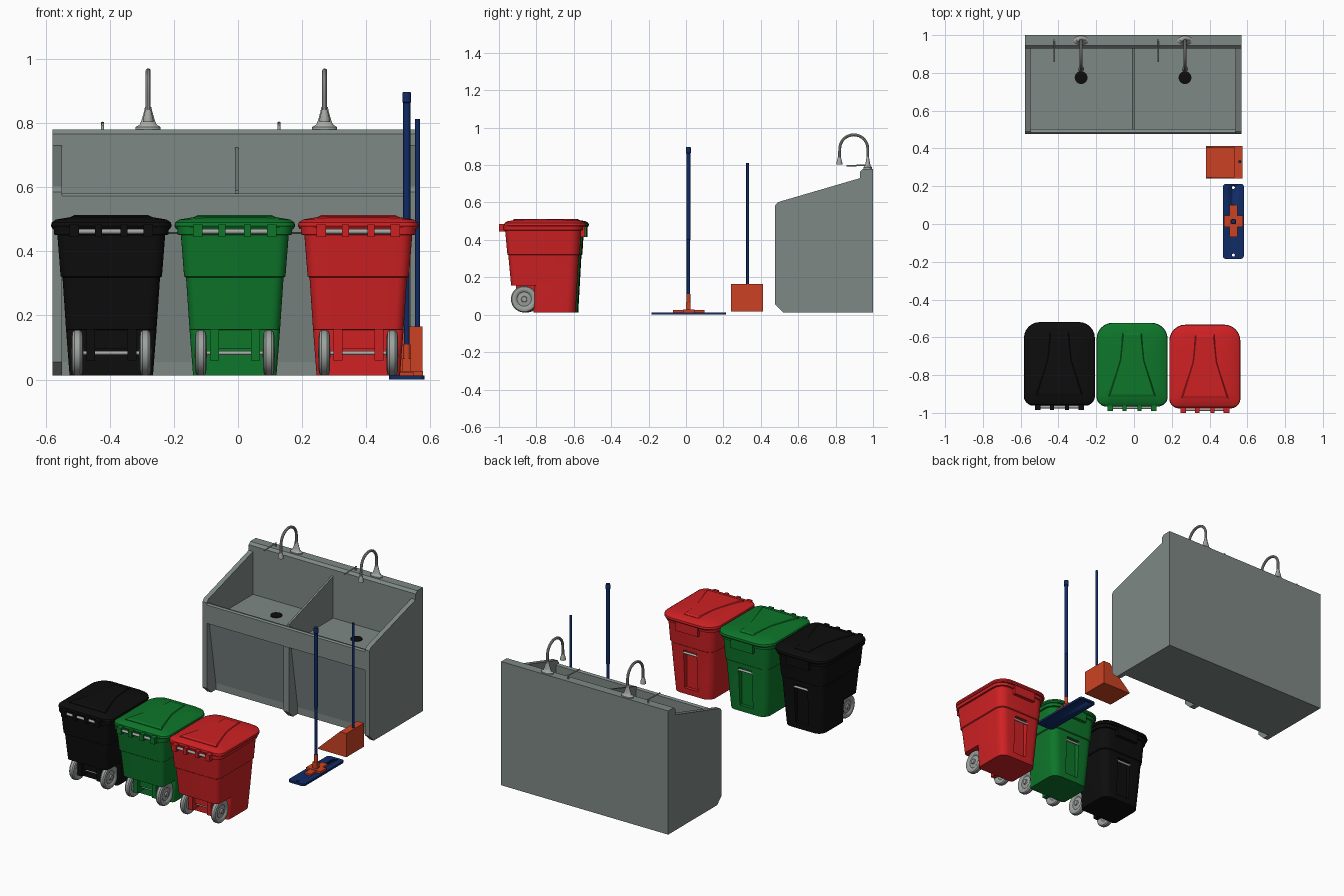
import bpy, bmesh
from math import sin, cos, pi, radians
from mathutils import Matrix, Vector

if "Cube" in bpy.data.objects:
    bpy.data.objects.remove(bpy.data.objects["Cube"])


def material(name, r, g, b):
    m = bpy.data.materials.new(name)
    m.diffuse_color = (r, g, b, 1)
    m.use_nodes = True
    m.node_tree.nodes["Principled BSDF"].inputs["Base Color"].default_value = m.diffuse_color
    return m


RED = material("red plastic", 0.62, 0.015, 0.017)
GREEN = material("green plastic", 0.004, 0.18, 0.023)
BLACK = material("black plastic", 0.004, 0.004, 0.004)
ORANGE = material("orange plastic", 0.6, 0.055, 0.017)
BLUE = material("blue plastic", 0.005, 0.024, 0.13)
SINK = material("sink grey", 0.21, 0.25, 0.24)
METAL = material("light metal", 0.38, 0.40, 0.38)
TYRE = material("wheel grey", 0.33, 0.36, 0.34)


def rings_mesh(name, rings, mat, M=Matrix(), smooth=True):
    """Skin a stack of equal-length rings and cap both ends."""
    bm = bmesh.new()
    vs = [[bm.verts.new(M @ Vector(p)) for p in ring] for ring in rings]
    n = len(rings[0])
    for a, b in zip(vs, vs[1:]):
        for i in range(n):
            j = (i + 1) % n
            bm.faces.new((a[i], a[j], b[j], b[i]))
    bm.faces.new(vs[0][::-1])
    bm.faces.new(vs[-1])
    bmesh.ops.recalc_face_normals(bm, faces=bm.faces)
    me = bpy.data.meshes.new(name)
    bm.to_mesh(me)
    bm.free()
    me.materials.append(mat)
    ob = bpy.data.objects.new(name, me)
    bpy.context.collection.objects.link(ob)
    if smooth:
        activate(ob)
        bpy.ops.object.shade_smooth_by_angle(angle=radians(35))
    return ob


def activate(ob):
    bpy.ops.object.select_all(action='DESELECT')
    ob.select_set(True)
    bpy.context.view_layer.objects.active = ob


def box(name, x0, x1, y0, y1, z0, z1, mat):
    rings = [[(x0, y0, z), (x1, y0, z), (x1, y1, z), (x0, y1, z)] for z in (z0, z1)]
    return rings_mesh(name, rings, mat, smooth=False)


def slab_x(name, prof, x0, x1, mat):
    """Extrude a (y, z) profile along x."""
    return rings_mesh(name, [[(x, y, z) for y, z in prof] for x in (x0, x1)], mat, smooth=False)


def lathe(name, prof, M, mat, n=24, sy=1.0):
    """Spin a (radius, z) profile about z."""
    rings = [[(r * cos(2 * pi * i / n), sy * r * sin(2 * pi * i / n), z) for i in range(n)]
             for r, z in prof]
    return rings_mesh(name, rings, mat, M)


def rod(name, a, b, r, mat, n=16):
    a, b = Vector(a), Vector(b)
    M = Matrix.Translation(a) @ (b - a).to_track_quat('Z', 'Y').to_matrix().to_4x4()
    return lathe(name, [(r, 0), (r, (b - a).length)], M, mat, n)


def round_rect(z, hx, y0, y1, rf, rb, cx=0.0, oy=0.0):
    """Rounded rectangle ring, rf at the low-y corners, rb at the high-y corners."""
    pts = []
    for x, y, r, a0 in ((hx - rb, y1 - rb, rb, 0), (rb - hx, y1 - rb, rb, 90),
                        (rf - hx, y0 + rf, rf, 180), (hx - rf, y0 + rf, rf, 270)):
        for k in range(7):
            a = radians(a0 + 15 * k)
            pts.append((cx + x + r * cos(a), oy + y + r * sin(a), z))
    return pts


def cut(ob, cutter):
    cutter.hide_render = True
    mod = ob.modifiers.new("cut", 'BOOLEAN')
    mod.operation = 'DIFFERENCE'
    mod.solver = 'EXACT'
    mod.object = cutter
    activate(ob)
    bpy.ops.object.modifier_apply(modifier=mod.name)
    bpy.data.objects.remove(cutter)


# Wheeled bins
def bin_unit(label, cx, oy, mat):
    def bx(part, x0, x1, y0, y1, z0, z1, m=mat):
        return box(f"{label}_{part}", cx + x0, cx + x1, oy + y0, oy + y1, z0, z1, m)

    # tapered tub with wheel recess, mid step and rim
    tub = [(.013, .130, -.805, -.580, .02, .05), (.155, .141, -.800, -.572, .02, .05),
           (.1555, .141, -.925, -.572, .03, .05), (.318, .152, -.940, -.563, .03, .05),
           (.322, .158, -.945, -.558, .03, .055), (.450, .168, -.957, -.550, .035, .06),
           (.452, .178, -.965, -.541, .04, .07), (.476, .180, -.966, -.540, .04, .07)]
    body = rings_mesh(f"{label}_tub", [round_rect(*s, cx, oy) for s in tub], mat)
    cut(body, bx("slot_cutter", -.045, .045, -.598, -.5, .05, .29))
    rod(f"{label}_grab_bar", (cx - .05, oy - .572, .272), (cx + .05, oy - .572, .272), .007, METAL)

    # domed lid with raised panel and grip
    lid = [(.470, .183, -.958, -.528, .04, .08), (.478, .188, -.962, -.523, .045, .085),
           (.490, .186, -.960, -.525, .045, .085), (.499, .172, -.948, -.538, .045, .08),
           (.507, .125, -.900, -.580, .04, .07), (.510, .080, -.850, -.640, .03, .05)]
    rings_mesh(f"{label}_lid", [round_rect(*s, cx, oy) for s in lid], mat)
    panel = [(.050, -.575), (.065, -.72), (.125, -.915)]
    outline = [(x, y) for x, y in panel] + [(-x, y) for x, y in panel[::-1]]
    rings_mesh(f"{label}_lid_panel",
               [[(cx + x * s, oy - .745 + (y + .745) * s, z) for x, y in outline]
                for z, s in ((.490, 1.0), (.508, 1.0), (.513, .92))], mat, smooth=False)
    bx("lid_grip", -.075, .075, -.552, -.531, .415, .475)

    # hinge
    rod(f"{label}_hinge_rod", (cx - .115, oy - .972, .462), (cx + .115, oy - .972, .462), .008, METAL)
    for i, x in enumerate((-.115, -.04, .04, .115)):
        w = .015 if abs(x) > .1 else .011
        bx(f"hinge_block_{i}", x - w, x + w, -.990, -.940, .445, .484)

    # axle brackets, axle and wheels
    bx("axle_housing", -.05, .05, -.875, -.79, .095, .156)
    for i, s in enumerate((-1, 1)):
        a, b = sorted((s * .05, s * .078))
        bx(f"axle_bracket_{i}", a, b, -.90, -.79, .06, .156)
        M = Matrix.Translation((cx + s * .106, oy - .855, .083)) @ Matrix.Rotation(pi / 2, 4, 'Y')
        half = [(.014, .020), (.016, .012), (.038, .009), (.044, .015), (.054, .0175),
                (.066, .015), (.071, .008)]
        prof = [(r, -z) for r, z in half] + [(r, z) for r, z in half[::-1]]
        lathe(f"{label}_wheel_{i}", prof, M, TYRE, 32)
    rod(f"{label}_axle", (cx - .125, oy - .855, .083), (cx + .125, oy - .855, .083), .006, METAL)


bin_unit("black_bin", -.395, .004, BLACK)
bin_unit("green_bin", -.010, 0.0, GREEN)
bin_unit("red_bin", .375, -.010, RED)

# Double sink: side walls, core with basin, legs and divider
side = [(.52, .013), (1, .013), (1, .78), (.945, .78), (.93, .765), (.93, .73),
        (.492, .602), (.477, .585), (.477, .055)]
core = [(.565, .013), (1, .013), (1, .78), (.945, .78), (.93, .765), (.93, .465), (.50, .455),
        (.50, .575), (.485, .58), (.477, .572), (.477, .458), (.50, .455), (.565, .055)]
core[6] = (.503, .465)
core[7] = (.503, .575)
slab_x("sink_side_left", side, -.578, -.548, SINK)
slab_x("sink_side_right", side, .538, .568, SINK)
slab_x("sink_core", core, -.548, .538, SINK)
slab_x("sink_middle_leg", [(.52, .013), (.58, .013), (.52, .456), (.478, .456), (.478, .055)],
       -.022, .014, SINK)
slab_x("sink_divider", [(.50, .46), (.935, .46), (.935, .725), (.50, .59)], -.010, .002, SINK)

# Taps, levers and drains
for i, x in enumerate((-.28, .27)):
    lathe(f"drain_{i}", [(.034, .46), (.034, .469), (.02, .470)],
          Matrix.Translation((x, .775, 0)), BLACK)
    lathe(f"tap_base_{i}", [(.039, .78), (.039, .787), (.026, .795), (.020, .81), (.013, .835),
                            (.010, .85)], Matrix.Translation((x, .972, 0)), METAL, 24, .6)
    cu = bpy.data.curves.new(f"tap_neck_{i}", 'CURVE')
    cu.dimensions = '3D'
    cu.bevel_depth = .008
    cu.bevel_resolution = 3
    cu.use_fill_caps = True
    path = [(.972, .80)] + [(.897 + .075 * cos(pi * k / 16), .887 + .075 * sin(pi * k / 16))
                            for k in range(17)] + [(.820, .83)]
    sp = cu.splines.new('POLY')
    sp.points.add(len(path) - 1)
    for p, (y, z) in zip(sp.points, path):
        p.co = (x, y, z, 1)
    neck = bpy.data.objects.new(f"tap_neck_{i}", cu)
    bpy.context.collection.objects.link(neck)
    cu.materials.append(METAL)
    activate(neck)
    bpy.ops.object.convert(target='MESH')
    bpy.ops.object.shade_smooth_by_angle(angle=radians(35))
    lathe(f"tap_nozzle_{i}", [(.016, .803), (.016, .812), (.009, .84)],
          Matrix.Translation((x, .820, 0)), METAL)
    lx = x - .142
    rod(f"lever_post_{i}", (lx, .972, .775), (lx, .972, .803), .005, METAL, 12)
    rod(f"lever_arm_{i}", (lx, .977, .800), (lx, .858, .796), .004, METAL, 12)

# Flat mop
pad = rings_mesh("mop_pad", [round_rect(z, .056, -.185, .213, .018, .018, .526)
                             for z in (0, .013)], BLUE)
for y in (-.165, .193):
    cut(pad, rod("hole_cutter", (.526, y, -.02), (.526, y, .04), .008, BLUE))
box("mop_plate_long", .505, .547, -.070, .100, .012, .024, ORANGE)
box("mop_plate_cross", .476, .576, -.015, .045, .012, .027, ORANGE)
rod("mop_joint", (.526, .013, .02), (.526, .013, .11), .011, ORANGE)
box("mop_joint_block", .512, .540, .001, .025, .025, .065, ORANGE)
lathe("mop_handle", [(.009, .09), (.009, .40), (.011, .402), (.011, .862), (.014, .865),
                     (.014, .885), (.012, .897)], Matrix.Translation((.526, .013, 0)), BLUE, 16)

# Upright dustpan
scoop = [(.380, .018), (.575, .018), (.575, .165), (.530, .165), (.380, .024)]
for i, y in enumerate((.241, .406)):
    rings_mesh(f"dustpan_side_{i}", [[(x, yy, z) for x, z in scoop] for yy in (y, y + .006)],
               ORANGE, smooth=False)
box("dustpan_floor", .380, .575, .243, .410, .018, .024, ORANGE)
box("dustpan_back", .568, .575, .243, .410, .018, .165, ORANGE)
box("dustpan_top", .530, .575, .243, .410, .159, .165, ORANGE)
rod("dustpan_handle", (.560, .330, .155), (.560, .330, .812), .008, BLUE)
